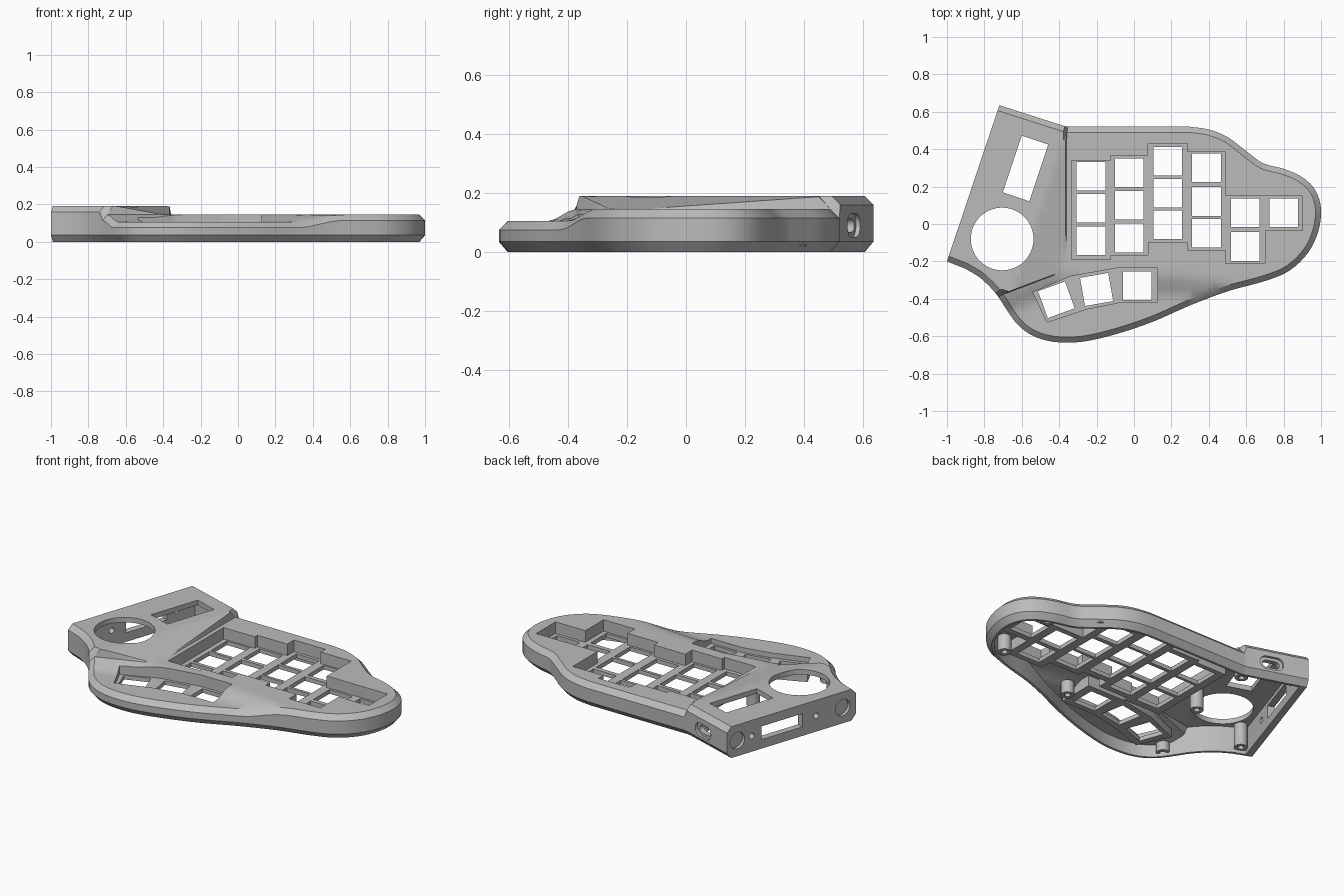
import bpy, bmesh, math
from mathutils import Vector, Matrix
from mathutils.geometry import delaunay_2d_cdt

if "Cube" in bpy.data.objects:
    bpy.data.objects.remove(bpy.data.objects["Cube"], do_unlink=True)

grey = bpy.data.materials.new("case grey")
grey.use_nodes = True
grey.diffuse_color = (0.5, 0.5, 0.5, 1)
grey.node_tree.nodes["Principled BSDF"].inputs["Base Color"].default_value = (0.5, 0.5, 0.5, 1)

# Plan outline, counter-clockwise: straight pod side, then one flowing curve
BACK, FRONT, JOIN = (-.72, .635), (-1, -.2), (-.37, .523)
CURVE = [(-.9, -.24), (-.82, -.29), (-.74, -.37), (-.68, -.46), (-.62, -.54), (-.54, -.598),
         (-.43, -.63), (-.28, -.63), (-.1, -.59), (.1, -.523), (.3, -.435), (.5, -.36),
         (.7, -.305), (.83, -.25), (.93, -.155), (.985, -.04), (1, .08), (.97, .18), (.9, .25),
         (.8, .295), (.69, .325), (.6, .39), (.5, .465), (.4, .505), (.3, .52)]
WALL_X, STEP = -.365, .005


def smooth_path(pts, steps=4):
    """Catmull-Rom path through the points."""
    v = [Vector(p) for p in pts]
    v = [2 * v[0] - v[1]] + v + [2 * v[-1] - v[-2]]
    out = []
    for a, b, c, d in zip(v, v[1:], v[2:], v[3:]):
        for i in range(steps):
            t = i / steps
            out.append(.5 * (2 * b + (c - a) * t + (2 * a - 5 * b + 4 * c - d) * t * t
                             + (3 * b - a - 3 * c + d) * t ** 3))
    return out + [v[-2]]


def inset(pts, d, first=None):
    """Move every edge inward by d; the first edge may have its own distance."""
    n, out = len(pts), []
    dist = [d] * n
    if first is not None:
        dist[0] = first
    for i in range(n):
        e1 = (pts[i] - pts[i - 1]).normalized()
        e2 = (pts[(i + 1) % n] - pts[i]).normalized()
        n1, n2 = Vector((-e1.y, e1.x)), Vector((-e2.y, e2.x))
        det = n1.x * n2.y - n1.y * n2.x
        if abs(det) < .01:
            out.append(pts[i] + n1 * dist[i])
        else:
            a, b = dist[i - 1], dist[i]
            out.append(pts[i] + Vector(((a * n2.y - b * n1.y) / det, (b * n1.x - a * n2.x) / det)))
    return out


def inside(p, poly):
    hit = False
    for a, b in zip(poly, poly[1:] + poly[:1]):
        if (a.y > p.y) != (b.y > p.y) and p.x < a.x + (p.y - a.y) * (b.x - a.x) / (b.y - a.y):
            hit = not hit
    return hit


def fold_x(y):
    return -.36 + .335 * (y - .5)


def crease_y(x):
    return -.27 + .38 * min(0, x + .43) - .1 * max(0, x - .2)


def height(p):
    """Top surface: flat deck, raised sloping pod, lowered thumb area."""
    below = crease_y(p.x) - p.y
    if p.x < WALL_X + STEP / 2 and below < STEP / 2:
        return max(.145, .19 - .21 * max(0, p.x - fold_x(p.y)))
    s = min(1, max(0, below / .12))
    return .145 - .04 * s * s * (3 - 2 * s)


def make_object(name, bm):
    bmesh.ops.recalc_face_normals(bm, faces=bm.faces)
    mesh = bpy.data.meshes.new(name)
    bm.to_mesh(mesh)
    bm.free()
    mesh.materials.append(grey)
    ob = bpy.data.objects.new(name, mesh)
    bpy.context.collection.objects.link(ob)
    return ob


def bridge(bm, lo, hi):
    for i in range(len(lo)):
        j = (i + 1) % len(lo)
        bm.faces.new((lo[i], lo[j], hi[j], hi[i]))


def cap(bm, loop, drop):
    """Fill a loop with the top surface, lowered by drop."""
    n = len(loop)
    ring = [v.co.xy for v in loop]
    pts, edges = list(ring), [(i, (i + 1) % n) for i in range(n)]
    safe = inset(ring, .012)
    ys = [-.33 + .03 * i for i in range(27)]
    xs = [-.75 + .02 * i for i in range(17)]
    folds = [[Vector((fold_x(y), y)) for y in ys[1:]]]
    for off in (0, STEP):
        folds.append([Vector((WALL_X + off, y)) for y in ys[4:]])
        folds.append([Vector((x, crease_y(x) - off)) for x in xs])
    for line in folds:
        last = None
        for p in line:
            if inside(p, safe) and p.y < .47:
                pts.append(p)
                if last is not None:
                    edges.append((last, len(pts) - 1))
                last = len(pts) - 1
    for i in range(50):
        for j in range(33):
            p = Vector((-.98 + .04 * i, -.63 + .04 * j))
            if inside(p, safe):
                pts.append(p)
    vs, _, fs, src, _, _ = delaunay_2d_cdt(pts, edges, [], 0, 1e-5)
    verts = {}
    for f in fs:
        if not inside(sum((vs[k] for k in f), Vector((0, 0))) / len(f), ring):
            continue
        for k in f:
            if k not in verts:
                own = [i for i in src[k] if i < n]
                verts[k] = loop[own[0]] if own else bm.verts.new((*vs[k], height(vs[k]) - drop))
        bm.faces.new([verts[k] for k in f])


def prism(bm, poly, z0, z1, frame=Matrix()):
    lo, hi = ([bm.verts.new(frame @ Vector((p[0], p[1], z))) for p in poly] for z in (z0, z1))
    bm.faces.new(lo[::-1])
    bm.faces.new(hi)
    bridge(bm, lo, hi)


def tube(bm, outer, inner, z0, tops):
    """Upright wall between two outlines, with a top height for each point."""
    loops = [[bm.verts.new((*p, z)) for p, z in zip(poly, zs)] for poly, zs in
             ((outer, [z0] * len(outer)), (outer, tops), (inner, tops), (inner, [z0] * len(inner)))]
    for a, b in zip(loops, loops[1:] + loops[:1]):
        bridge(bm, a, b)


def rect(c, w, h, deg=0):
    r = Matrix.Rotation(math.radians(deg), 2)
    return [Vector(c) + r @ Vector((x * w / 2, y * h / 2)) for x, y in ((-1, -1), (1, -1), (1, 1), (-1, 1))]


def slot(c, w, h, n=32):
    """Stadium; a circle when w equals h."""
    r, out = h / 2, []
    for i in range(n):
        a = 2 * math.pi * (i + .5) / n
        out.append(Vector((c[0] + r * math.cos(a) + math.copysign((w - h) / 2, math.cos(a)),
                           c[1] + r * math.sin(a))))
    return out


def side_frame(a, b):
    """Local x along the side, y up, z outward."""
    e = (Vector(b) - Vector(a)).normalized()
    m = Matrix(((e.x, 0, e.y), (e.y, 0, -e.x), (0, 1, 0))).to_4x4()
    m.translation = (*a, 0)
    return m


def cut(target, prisms):
    bm = bmesh.new()
    for args in prisms:
        prism(bm, *args)
    cutter = make_object("cutter", bm)
    cutter.hide_render = True
    mod = target.modifiers.new("cut", 'BOOLEAN')
    mod.operation, mod.solver, mod.object = 'DIFFERENCE', 'EXACT', cutter
    bpy.context.view_layer.objects.active = target
    bpy.ops.object.modifier_apply(modifier=mod.name)
    bpy.data.objects.remove(cutter, do_unlink=True)


# Hollow case: ceiling, inner wall, open foot, outer wall and top with chamfered rims
plan = [Vector(BACK), Vector(FRONT)] + smooth_path(CURVE) + [Vector((-.355, .52)), Vector(JOIN)]
rim, inner = inset(plan, .03, 0), inset(plan, .045, .04)
bm = bmesh.new()
loops = [[bm.verts.new(p) for p in ring] for ring in (
    [(*p, height(p) - .03) for p in inner],
    [(*p, 0) for p in inner],
    [(*p, 0) for p in rim],
    [(*p, .035) for p in plan],
    [(*p, height(q) - .03) for p, q in zip(plan, rim)],
    [(*q, height(q)) for q in rim])]
for lo, hi in zip(loops, loops[1:]):
    bridge(bm, lo, hi)
cap(bm, loops[0], .03)
cap(bm, loops[-1], 0)
body = make_object("keyboard_case", bm)

# Key columns: left, right, bottom, top of the pocket, then key centres
COLUMNS = [(-.335, -.125, -.19, .34, (.255, .085, -.09)), (-.125, .075, -.165, .365, (.275, .1, -.075)),
           (.075, .285, -.1, .43, (.335, .165, -.005)), (.285, .49, -.14, .385, (.3, .12, -.05)),
           (.49, .7, -.21, .15, (.06, -.12)), (.7, .9, -.035, .15, (.06,))]
lower = [(x, c[2]) for c in COLUMNS for x in c[:2]]
upper = [(x, c[3]) for c in COLUMNS for x in c[:2]]
finger_well = [Vector(p) for p in dict.fromkeys(lower + upper[::-1])]
thumb_well = [Vector(p) for p in ((-.54, -.365), (-.465, -.525), (-.255, -.455), (-.08, -.42),
                                  (.125, -.42), (.125, -.235), (-.09, -.235), (-.34, -.28))]
finger_keys = [rect(((c[0] + c[1]) / 2, y), .153, .153) for c in COLUMNS for y in c[4]]
thumb_keys = [rect(c, .153, .153, deg) for c, deg in
              (((-.415, -.405), 20), ((-.2, -.35), 10), ((.017, -.33), 0))]

# Wells, dial and display openings, side ports
pod, port = side_frame(BACK, FRONT), side_frame(JOIN, BACK)
cut(body, [(w, .06, .4) for w in (finger_well, thumb_well)])
cut(body, [(slot((-.705, -.08), .335, .335, 64), .06, .4),
           (rect((-.58, .297), .15, .32, -18.5), .06, .4)])
cut(body, [(slot((x, .095), .1, .1), -.02, .1, pod) for x in (.07, .79)]
    + [(slot((x, .095), .035, .035, 16), -.06, .1, pod) for x in (.17, .61)]
    + [(rect((.375, .095), .28, .08), -.06, .1, pod),
       (slot((.15, .09), .14, .08), -.015, .1, port)])
cut(body, [(slot((.15, .09), .1, .045), -.08, .05, port)])
parts = [body]

# Switch plates with their surrounding walls, hanging under the wells
for name, well, keys in (("finger", finger_well, finger_keys), ("thumb", thumb_well, thumb_keys)):
    bm = bmesh.new()
    prism(bm, inset(well, -.02), .05, .075)
    plate = make_object(name + "_switch_plate", bm)
    cut(plate, [(k, .03, .1) for k in keys])
    fine = [a.lerp(b, i / 6) for a, b in zip(well, well[1:] + well[:1]) for i in range(6)]
    bm = bmesh.new()
    tube(bm, inset(fine, -.02), fine, .075, [height(p) - .029 for p in fine])
    parts += [plate, make_object(name + "_well_wall", bm)]

# Screw posts under the deck
bm = bmesh.new()
for p in [(.77, -.19), (.8, .215), (.2, -.33), (-.61, -.48), (-.45, 0), (-.9, -.16), (-.41, .43), (.555, .37)]:
    tube(bm, slot(p, .075, .075, 20), slot(p, .034, .034, 20), .02, [height(Vector(p)) - .028] * 20)
parts.append(make_object("screw_posts", bm))

for ob in bpy.context.selected_objects:
    ob.select_set(False)
for ob in parts:
    ob.select_set(True)
bpy.context.view_layer.objects.active = body
bpy.ops.object.shade_smooth_by_angle(angle=math.radians(25))
